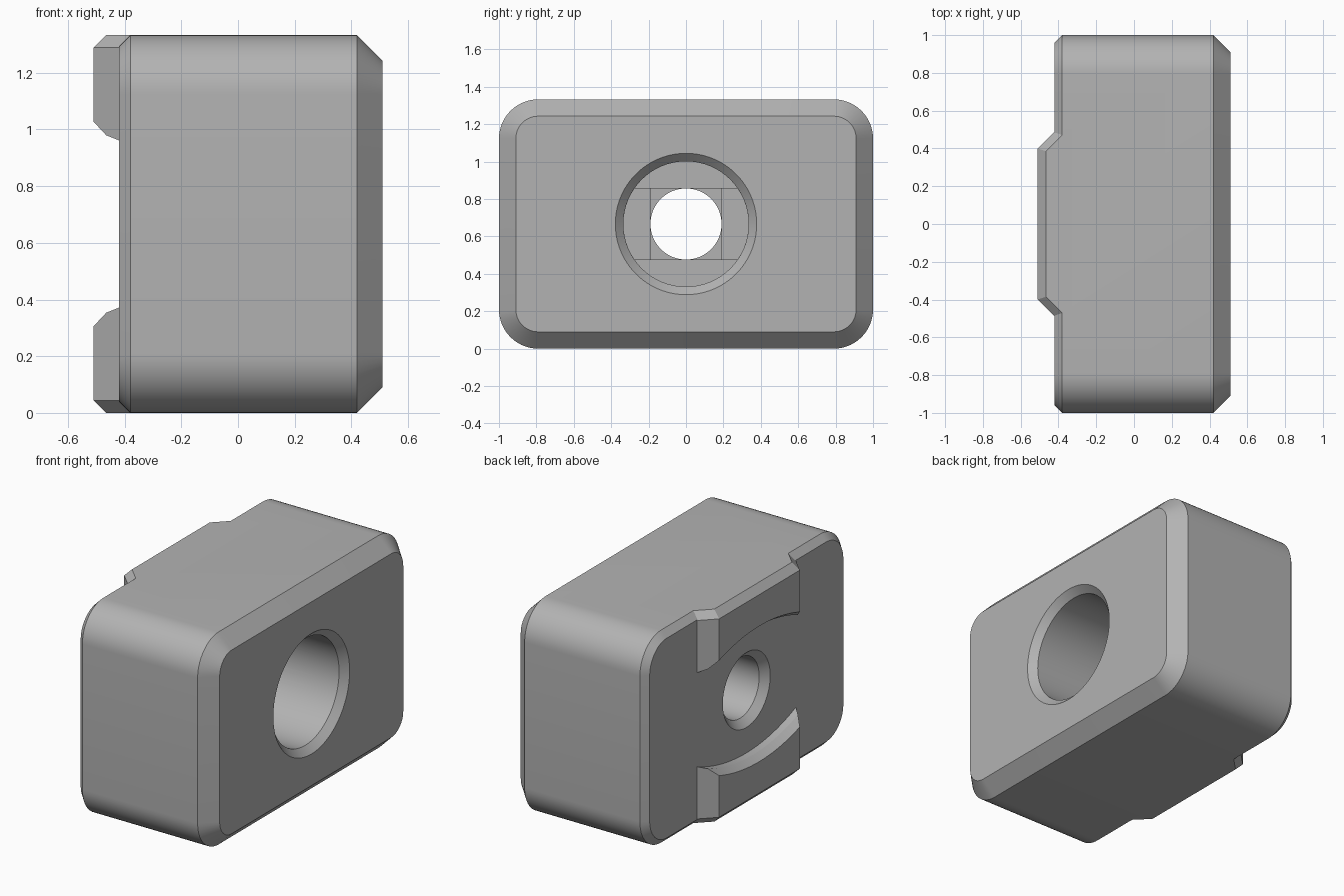
import bpy, bmesh
from math import cos, sin, pi, asin, radians
from mathutils import Vector

old = bpy.data.objects.get("Cube")
if old:
    bpy.data.objects.remove(old)

HEIGHT = 1.333
MID = HEIGHT / 2

grey = bpy.data.materials.new("plain grey")
grey.use_nodes = True
colour = (0.45, 0.45, 0.45, 1)
grey.diffuse_color = colour
grey.node_tree.nodes["Principled BSDF"].inputs["Base Color"].default_value = colour


def loft(name, rings):
    """Closed solid skinned through rings of equal point count."""
    bm = bmesh.new()
    loops = [[bm.verts.new(p) for p in ring] for ring in rings]
    n = len(loops[0])
    for a, b in zip(loops, loops[1:]):
        for i in range(n):
            j = (i + 1) % n
            bm.faces.new((a[i], a[j], b[j], b[i]))
    bm.faces.new(loops[0])
    bm.faces.new(loops[-1])
    bmesh.ops.recalc_face_normals(bm, faces=bm.faces)
    mesh = bpy.data.meshes.new(name)
    bm.to_mesh(mesh)
    bm.free()
    obj = bpy.data.objects.new(name, mesh)
    mesh.materials.append(grey)
    bpy.context.collection.objects.link(obj)
    return obj


def combine(target, tool, operation):
    """Apply a boolean and discard the tool."""
    mod = target.modifiers.new("combine", "BOOLEAN")
    mod.operation, mod.solver, mod.object = operation, "EXACT", tool
    bpy.context.view_layer.objects.active = target
    bpy.ops.object.modifier_apply(modifier=mod.name)
    bpy.data.objects.remove(tool)


def lathe(name, profile, centre_z, n=96):
    """Round solid along x from (x, radius) pairs."""
    return loft(name, [[Vector((x, r * cos(2 * pi * i / n), centre_z + r * sin(2 * pi * i / n)))
                        for i in range(n)] for x, r in profile])


def rounded_ring(x, inset, radius=0.21, n=14):
    """Rounded rectangle across the block, moved inwards by inset."""
    pts = []
    for q, (sy, sz) in enumerate(((1, 1), (-1, 1), (-1, -1), (1, -1))):
        for i in range(n + 1):
            a = (q + i / n) * pi / 2
            pts.append(Vector((x, sy * (1 - radius) + (radius - inset) * cos(a),
                               MID + sz * (MID - radius) + (radius - inset) * sin(a))))
    return pts


# Main block with a wide chamfer on one face and a narrow one on the other
block = loft("block", [rounded_ring(-0.42, 0.04), rounded_ring(-0.38, 0),
                       rounded_ring(0.42, 0), rounded_ring(0.51, 0.09)])

# Two locating tabs with tapered sides and a shallow curved inner edge
for side in (1, -1):
    def section(height, front, half, taper):
        z = MID + side * height
        back = -0.36
        wide = half + back - front - taper
        return [Vector((front, half, z)), Vector((front, -half, z)),
                Vector((back, -wide, z)), Vector((back, wide, z))]
    tab = loft("tab", [section(0.2, -0.51, 0.4, 0), section(MID - 0.044, -0.51, 0.4, 0),
                       section(MID, -0.466, 0.385, 0)])
    arc = lathe("arc_cutter", [(-0.3, 1.25), (-0.465, 1.25), (-0.51, 1.28), (-0.6, 1.34)],
                MID - side * 0.855, 256)
    combine(tab, arc, "DIFFERENCE")
    combine(block, tab, "UNION")

# Counterbore and chamfered through hole
BORE, HOLE, FLOOR, STEP = 0.335, 0.19, -0.08, 0.022
combine(block, lathe("bore_cutter", [(FLOOR, BORE), (0.467, BORE), (0.51, 0.378), (0.6, 0.468)], MID),
        "DIFFERENCE")

# Stepped floor: a slot, then a square, then the round hole
limit = asin(HOLE / BORE)
arc_angles = [limit * (2 * i / 12 - 1) for i in range(13)]
slot = [(s * BORE * cos(a), s * BORE * sin(a)) for s in (1, -1) for a in arc_angles]
square = [(HOLE, HOLE), (-HOLE, HOLE), (-HOLE, -HOLE), (HOLE, -HOLE)]
for depth, outline in ((1, slot), (2, square)):
    cutter = loft("step_cutter", [[Vector((x, y, MID + z)) for y, z in outline]
                                  for x in (FLOOR - depth * STEP, FLOOR + 0.1)])
    combine(block, cutter, "DIFFERENCE")
combine(block, lathe("hole_cutter", [(-0.5, 0.315), (-0.42, 0.235), (-0.375, HOLE), (0.1, HOLE)], MID),
        "DIFFERENCE")

# Smooth the rounds, keep the chamfers crisp
bpy.ops.object.select_all(action="DESELECT")
block.select_set(True)
bpy.context.view_layer.objects.active = block
bpy.ops.object.shade_smooth_by_angle(angle=radians(20))
